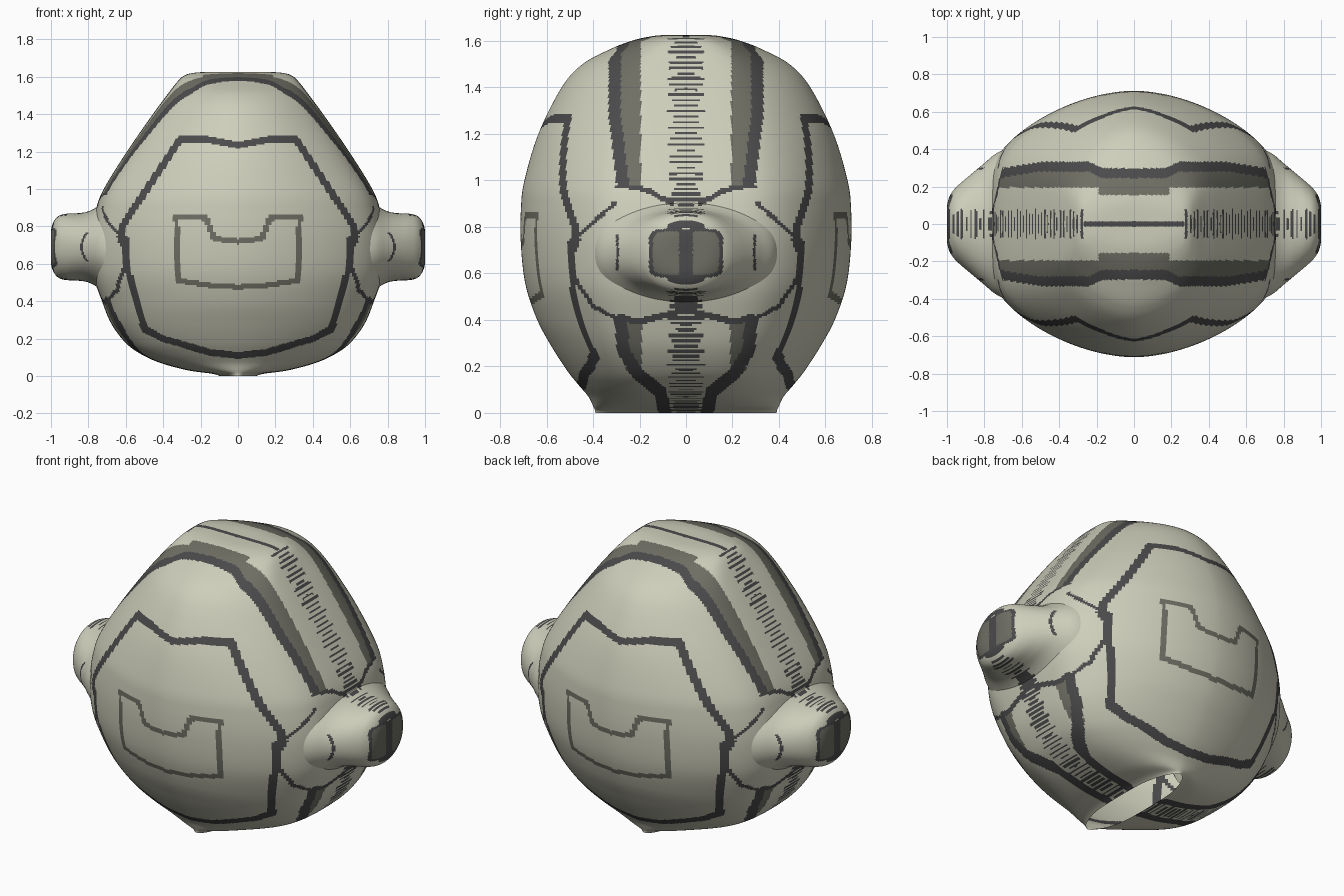
import bpy
import math
from mathutils import Vector

cube = bpy.data.objects.get("Cube")
if cube:
    bpy.data.objects.remove(cube, do_unlink=True)


def make_material(name, colour):
    mat = bpy.data.materials.new(name)
    mat.use_nodes = True
    mat.diffuse_color = (*colour, 1)
    bsdf = next(n for n in mat.node_tree.nodes if n.type == "BSDF_PRINCIPLED")
    bsdf.inputs["Base Color"].default_value = (*colour, 1)
    bsdf.inputs["Roughness"].default_value = 0.6
    return mat


MATERIALS = [
    make_material("shell_cream", (0.62, 0.62, 0.50)),
    make_material("seam_dark", (0.07, 0.07, 0.073)),
    make_material("trim_grey", (0.16, 0.16, 0.13)),
]
CREAM, DARK, GREY = range(len(MATERIALS))

# Panel seams on the front and back, as (|x|, z)
PANEL = [(0, 1.235), (.16, 1.265), (.31, 1.265), (.62, .8), (.63, .74), (.6, .68),
         (.6, .6), (.5, .25), (.4, .2), (.15, .125), (0, .11)]
EMBLEM = [(0, .72), (.13, .735), (.17, .845), (.33, .85), (.32, .51), (.15, .485), (0, .475)]
# Seams on the sides, as (|y|, z)
EAR_SEAM = [(.31, .9), (.41, .81), (.5, .73), (.51, .69), (.48, .58), (.4, .46), (.29, .4)]
UPPER_EDGE = [(.31, .985), (.17, .96), (.06, .9)]
LOWER_EDGE = [(.3, .405), (.19, .395), (.05, .43)]
LOWER_BAND = [(.28, .4), (.27, .27), (.21, .17), (.11, .09), (.09, 0)]


def near(path, u, v, width):
    """True when (u, v) lies on a line of the given width along the path."""
    for (au, av), (bu, bv) in zip(path, path[1:]):
        du, dv = bu - au, bv - av
        t = ((u - au) * du + (v - av) * dv) / (du * du + dv * dv)
        t = min(1, max(0, t))
        if math.hypot(u - au - t * du, v - av - t * dv) < width / 2:
            return True
    return False


def ribbed(y, along):
    """Uneven alternating ribs along the centre line."""
    step = int(along / .012)
    reach = .035 + .045 * abs(math.sin(step * 7.3))
    return step % 2 == 0 and y < reach


def paint_ear(x, y, z):
    """End pad with a dark rim, a thin arc and ribs."""
    pad = (y / .16) ** 6 + (abs(z - .687) / .105) ** 6
    if pad < 1 and x > .95:
        return DARK if pad > .5 or y < .03 else GREY
    if abs(y - .295) < .006 and abs(z - .69) < .08:
        return DARK
    return DARK if ribbed(y, x) else CREAM


def paint_crown(x, y, z):
    """Paired bands stepping inwards over the crown."""
    shift = min(max(x - .17, 0) * .5, .035) * min(1, (z - .98) / .3)
    if .245 + shift < y < .298 + shift:
        return DARK
    if (.155 if x < .19 else .195) < y <= .245 + shift:
        return GREY
    if x < .27 and z > 1.55:
        return DARK if y < .014 else CREAM
    return DARK if ribbed(y, (z - x + 1) * .6) else CREAM


def paint(p):
    x, y, z = abs(p.x), abs(p.y), p.z
    if x > .58 and near(EAR_SEAM, y, z, .017):
        return DARK
    # Front and back panel seams
    if y > .36:
        if near(PANEL, x, z, .036):
            return DARK
        return GREY if y > .5 and near(EMBLEM, x, z, .028) else CREAM
    if x > .8 and .5 < z < .9:
        return paint_ear(x, y, z)
    if z > .98:
        return paint_crown(x, y, z)
    if z > .85:
        return DARK if near(UPPER_EDGE, y, z, .022) or ribbed(y, z) else CREAM
    # Lower bands below the ears
    if z < .5:
        if near(LOWER_EDGE, y, z, .026) or near(LOWER_BAND, y, z, .055):
            return DARK
        if .19 < y < .26 and .18 < z < .4:
            return GREY
        if (z > .44 and y < .05) or ribbed(y, (z + x) * .7):
            return DARK
    return CREAM


def smooth_rows(rows, spacing):
    """Resample profile rows with a Catmull-Rom spline."""
    rows = [Vector(r) for r in rows]
    padded = [rows[0]] + rows + [rows[-1]]
    result = []
    for a, b, c, d in zip(padded, padded[1:], padded[2:], padded[3:]):
        count = max(2, math.ceil((c - b).length / spacing))
        for k in range(count):
            t = k / count
            result.append(b + (c - a) * (t / 2)
                          + (a - 2.5 * b + 2 * c - d / 2) * t ** 2
                          + (1.5 * (b - c) + (d - a) / 2) * t ** 3)
    return result + [rows[-1]]


def oval(width, depth, power, count):
    """Superellipse outline."""
    for k in range(count):
        angle = math.tau * k / count
        c, s = math.cos(angle), math.sin(angle)
        yield (math.copysign(abs(c) ** (2 / power), c) * width,
               math.copysign(abs(s) ** (2 / power), s) * depth)


def soft_clip(x, limit):
    """Flatten the ends of an outline smoothly at a limit."""
    return x / (1 + (abs(x) / limit) ** 14) ** (1 / 14)


def loft(name, rings, flip=False):
    """Skin the rings, close the far end and paint the faces."""
    n = len(rings[0])
    verts = [v for ring in rings for v in ring]
    faces = []
    for i in range(len(rings) - 1):
        for j in range(n):
            k = (j + 1) % n
            faces.append((i * n + j, i * n + k, (i + 1) * n + k, (i + 1) * n + j))
    faces.append(tuple(range(len(verts) - n, len(verts))))
    if flip:
        faces = [f[::-1] for f in faces]
    mesh = bpy.data.meshes.new(name)
    mesh.from_pydata(verts, [], faces)
    for mat in MATERIALS:
        mesh.materials.append(mat)
    mesh.polygons.foreach_set("material_index", [paint(f.center) for f in mesh.polygons])
    mesh.shade_smooth()
    mesh.update()
    obj = bpy.data.objects.new(name, mesh)
    bpy.context.scene.collection.objects.link(obj)


# Lens-shaped shell with flattened sides, open at the neck: height, half width, half depth
SHELL = [(0, .1, .39), (.012, .14, .392), (.03, .27, .4), (.07, .42, .42), (.12, .53, .462),
         (.18, .61, .51), (.28, .685, .575), (.4, .735, .64), (.55, .785, .69), (.72, .795, .71),
         (.88, .77, .71), (1, .725, .695), (1.2, .6, .635), (1.4, .46, .535), (1.5, .385, .445),
         (1.565, .335, .325), (1.6, .3, .235), (1.617, .26, .165), (1.625, .18, .1),
         (1.625, .003, .003)]
loft("shell", [[(soft_clip(x, a), y, z) for x, y in oval(a * 1.14, b, 1.8, 330)]
               for z, a, b in smooth_rows(SHELL, .01)])

# Ears flaring out of the shell: distance, half depth, half height
EAR = [(.6, .41, .33), (.68, .4, .29), (.74, .375, .225), (.8, .325, .19), (.86, .275, .18),
       (.92, .225, .177), (.96, .187, .165), (.987, .145, .132), (1, .09, .085), (1, .003, .003)]
for side, label in ((1, "left"), (-1, "right")):
    loft(label + "_ear",
         [[(side * d, y, .69 + z) for y, z in oval(a, b, 2.1, 140)]
          for d, a, b in smooth_rows(EAR, .01)], flip=side < 0)
